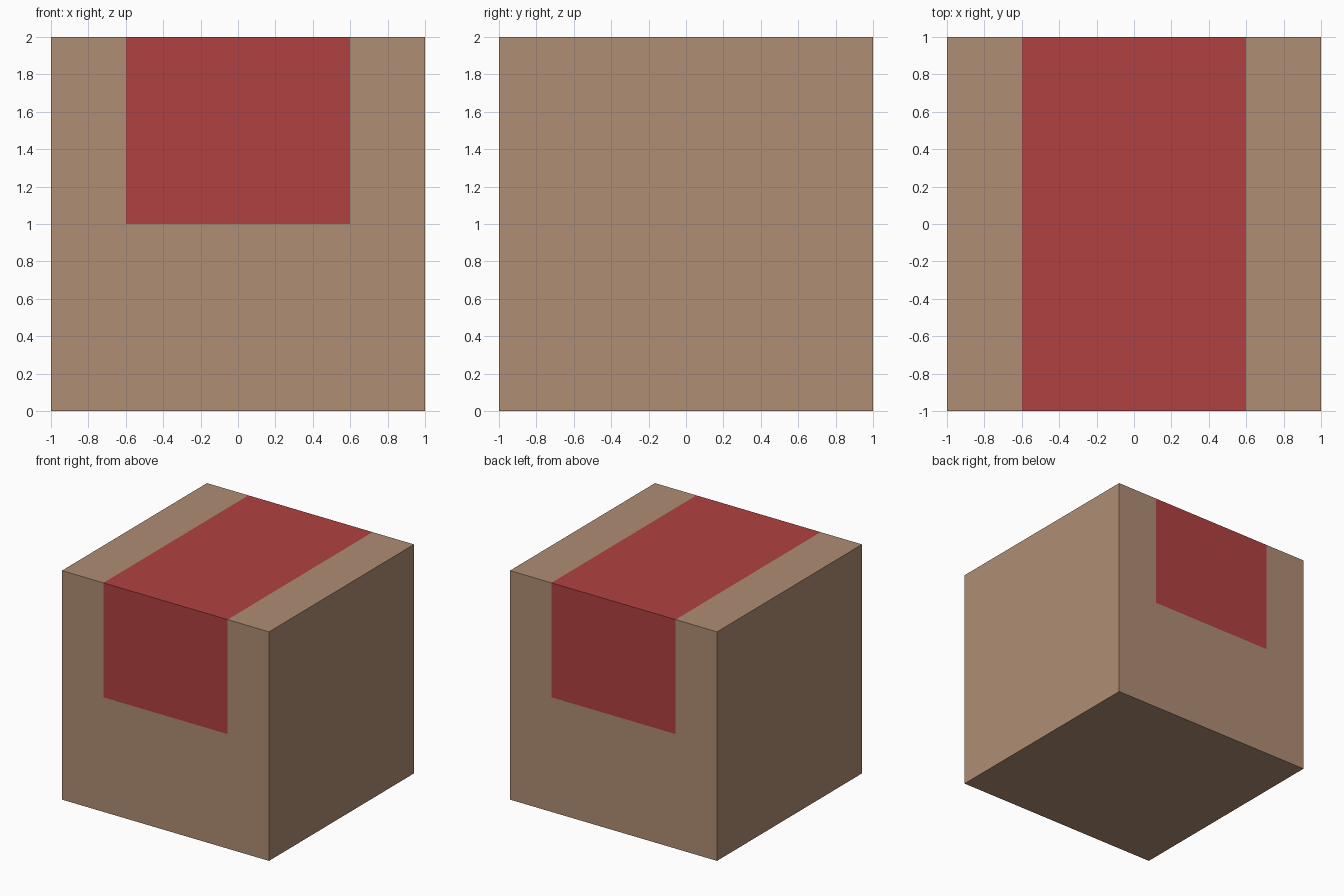
import bpy
import bmesh

if "Cube" in bpy.data.objects:
    bpy.data.objects.remove(bpy.data.objects["Cube"])


def material(name, rgb):
    mat = bpy.data.materials.new(name)
    mat.diffuse_color = (*rgb, 1)
    mat.use_nodes = True
    mat.node_tree.nodes["Principled BSDF"].inputs["Base Color"].default_value = mat.diffuse_color
    return mat


def extrude_profile(name, profile, y0, y1, mat):
    """Closed prism from an (x, z) profile, running from y0 to y1."""
    bm = bmesh.new()
    face = bm.faces.new([bm.verts.new((x, y0, z)) for x, z in profile])
    new = bmesh.ops.extrude_face_region(bm, geom=[face], use_keep_orig=True)["geom"]
    verts = [v for v in new if isinstance(v, bmesh.types.BMVert)]
    bmesh.ops.translate(bm, verts=verts, vec=(0, y1 - y0, 0))
    bmesh.ops.recalc_face_normals(bm, faces=bm.faces)
    mesh = bpy.data.meshes.new(name)
    bm.to_mesh(mesh)
    bm.free()
    mesh.materials.append(mat)
    obj = bpy.data.objects.new(name, mesh)
    bpy.context.collection.objects.link(obj)
    return obj


tan = material("tan", (0.43, 0.27, 0.175))
red = material("red", (0.44, 0.053, 0.053))

HALF, TOP = 1.0, 2.0
BAND, BAND_Z = 0.6, 1.0

# Tan block with a channel through its top, front to back
channel = [(-HALF, 0), (HALF, 0), (HALF, TOP), (BAND, TOP),
           (BAND, BAND_Z), (-BAND, BAND_Z), (-BAND, TOP), (-HALF, TOP)]
extrude_profile("block_body", channel, -HALF, HALF, tan)

# Red insert filling the channel flush with the block
insert = [(-BAND, BAND_Z), (BAND, BAND_Z), (BAND, TOP), (-BAND, TOP)]
extrude_profile("red_insert", insert, -HALF, HALF, red)
